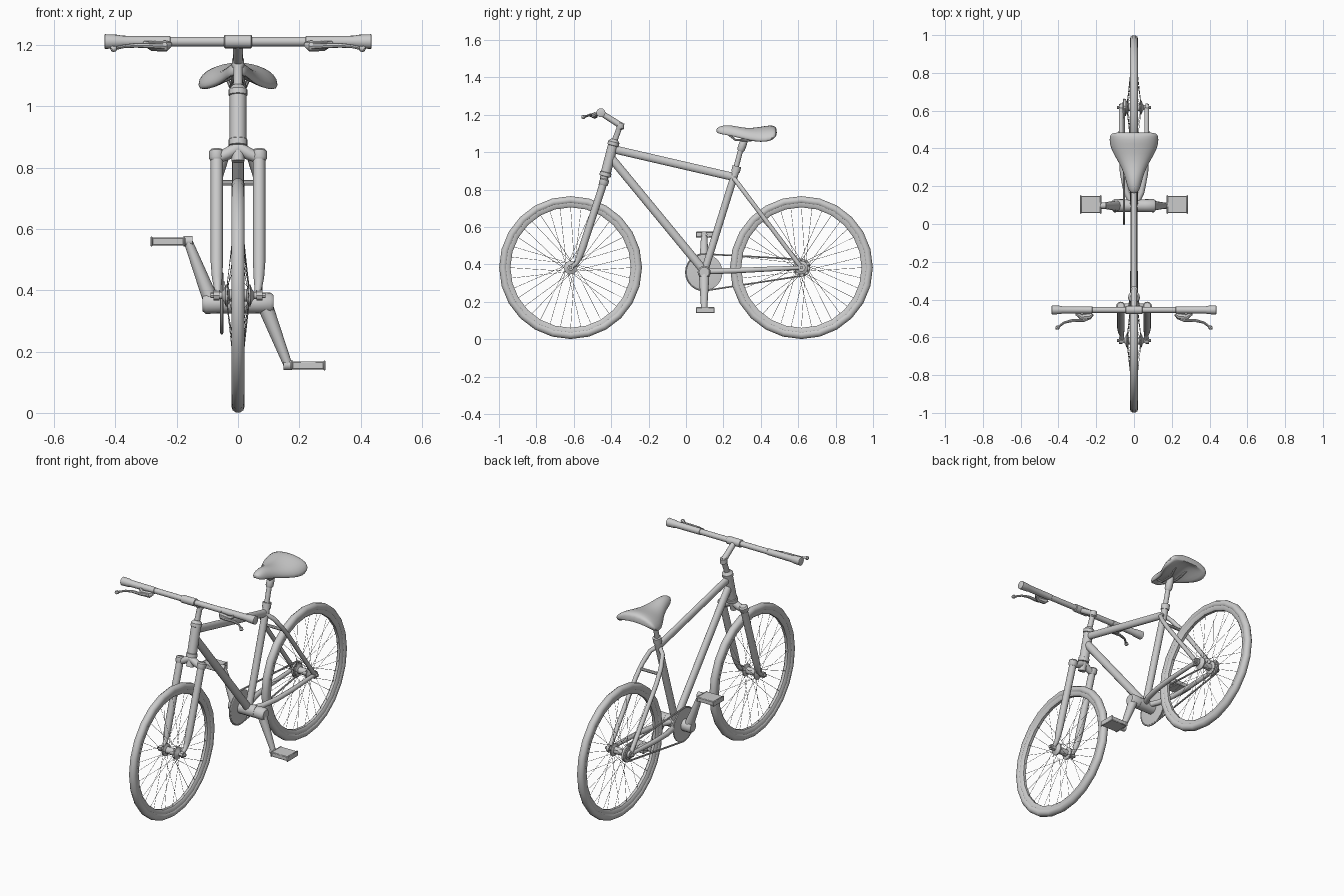
import bpy, bmesh
from math import sin, cos, pi, tau
from mathutils import Vector

WHEELS = {"front": (0, -0.617, 0.383), "rear": (0, 0.617, 0.383)}
BB = Vector((0, 0.097, 0.358))


def finish(name, bm, angle=40):
    bmesh.ops.recalc_face_normals(bm, faces=bm.faces)
    me = bpy.data.meshes.new(name)
    bm.to_mesh(me)
    bm.free()
    ob = bpy.data.objects.new(name, me)
    bpy.context.collection.objects.link(ob)
    bpy.ops.object.select_all(action='DESELECT')
    ob.select_set(True)
    bpy.context.view_layer.objects.active = ob
    bpy.ops.object.shade_smooth_by_angle(angle=angle * pi / 180)
    return ob


def bridge(bm, rings, loop=False):
    n = len(rings[0])
    pairs = list(zip(rings, rings[1:] + rings[:1])) if loop else list(zip(rings, rings[1:]))
    for a, b in pairs:
        for i in range(n):
            bm.faces.new((a[i], a[(i + 1) % n], b[(i + 1) % n], b[i]))
    if not loop:
        bm.faces.new(rings[0])
        bm.faces.new(rings[-1])


def tubes(name, paths, radii, n=12, flat=1.0, mirror=False, loop=False):
    """Sweep a circle (scaled by flat along x) along each path."""
    bm = bmesh.new()
    paths = [[Vector(p) for p in path] for path in paths]
    if mirror:
        paths += [[Vector((-p.x, p.y, p.z)) for p in path] for path in paths]
    for path in paths:
        rad = radii if isinstance(radii, (list, tuple)) else [radii] * len(path)
        span = path[-1] - path[0]
        ref = Vector((0, 0, 1)) if abs(span.x) > 0.7 * span.length and not loop else Vector((1, 0, 0))
        rings, last = [], len(path) - 1
        for i, p in enumerate(path):
            a = path[i - 1] if i or loop else p
            b = path[(i + 1) % len(path)] if i < last or loop else p
            t = (b - a).normalized()
            u = (ref - t * ref.dot(t)).normalized()
            v = t.cross(u)
            rings.append([bm.verts.new(p + rad[i] * (u * flat * cos(tau * k / n) + v * sin(tau * k / n)))
                          for k in range(n)])
        bridge(bm, rings, loop)
    return finish(name, bm)


def lathe(name, profile, centre, n=20, closed=False, mirror=False):
    """Spin an (x, radius) profile around the x axis."""
    bm = bmesh.new()
    c = Vector(centre)
    for s in ((1, -1) if mirror else (1,)):
        rings = [[bm.verts.new((s * (c.x + x), c.y + r * cos(tau * k / n), c.z + r * sin(tau * k / n)))
                  for k in range(n)] for x, r in profile]
        bridge(bm, rings, closed)
    return finish(name, bm)


# Wheels: tyre, rim, hub, spokes
for end, c in WHEELS.items():
    lathe(end + "_tyre", [(0.022 * cos(tau * k / 10), 0.361 + 0.022 * sin(tau * k / 10)) for k in range(10)],
          c, 24, True)
    lathe(end + "_rim", [(-0.016, 0.35), (0.016, 0.35), (0.016, 0.332), (0.008, 0.322), (-0.008, 0.322),
                         (-0.016, 0.332)], c, 24, True)
    h = [(0.078, 0.010), (0.052, 0.012), (0.046, 0.02), (0.04, 0.036), (0.034, 0.036), (0.028, 0.02)]
    lathe(end + "_hub", h + [(-x, r) for x, r in reversed(h)], c, 16)
    spokes = []
    for k in range(36):
        a = tau * k / 36
        b = a + (0.6 if k // 2 % 2 else -0.6)
        x = 0.036 if k % 2 else -0.036
        spokes.append([(x, c[1] + 0.034 * cos(b), c[2] + 0.034 * sin(b)),
                       (x * 0.1, c[1] + 0.326 * cos(a), c[2] + 0.326 * sin(a))])
    tubes(end + "_spokes", spokes, 0.001, 4)
    lathe(end + "_axle_nut", [(0.06, 0.017), (0.08, 0.017), (0.08, 0.009), (0.09, 0.009)], c, 8, mirror=True)

# Frame
tubes("top_tube", [[(0, -0.385, 1.015), (0, 0.252, 0.868)]], 0.022, 14, 0.75)
tubes("down_tube", [[(0, -0.405, 0.975), (0, 0.097, 0.365)]], 0.023, 14, 0.85)
tubes("seat_tube", [[BB, (0, 0.257, 0.87), (0, 0.266, 0.9)]], 0.02, 14)
tubes("seat_collar", [[(0, 0.265, 0.895), (0, 0.272, 0.925)]], 0.024, 14)
lathe("bottom_bracket", [(-0.055, 0.034), (0.055, 0.034)], BB, 16)
tubes("chain_stays", [[(0.012, 0.11, 0.362), (0.04, 0.17, 0.364), (0.06, 0.27, 0.367), (0.068, 0.4, 0.373),
                       (0.068, 0.617, 0.383)]], [0.016, 0.016, 0.015, 0.014, 0.011], 10, mirror=True)
tubes("seat_stays", [[(0.008, 0.255, 0.862), (0.04, 0.275, 0.836), (0.06, 0.32, 0.776), (0.068, 0.37, 0.71),
                      (0.068, 0.61, 0.392)]], 0.0125, 10, mirror=True)
tubes("stay_bridge", [[(-0.062, 0.34, 0.75), (0.062, 0.34, 0.75)]], 0.009, 8)
lathe("rear_dropout", [(0.06, 0.022), (0.074, 0.022)], WHEELS["rear"], 12, mirror=True)

# Head tube with bearing cups
tubes("head_tube", [[(0, -0.434 + 0.253 * d, 0.87 + 0.968 * d) for d in
                     (0, 0.002, 0.022, 0.024, 0.17, 0.172, 0.19, 0.205)]],
      [0.024, 0.031, 0.031, 0.027, 0.027, 0.031, 0.031, 0.018], 16)

# Fork
tubes("fork_legs", [[(0.069, -0.441, 0.835), (0.069, -0.553, 0.49), (0.068, -0.57, 0.44), (0.066, -0.586, 0.405),
                     (0.065, -0.617, 0.383)]], [0.02, 0.02, 0.017, 0.012, 0.011], 12, mirror=True)
tubes("fork_caps", [[(0.07, -0.444, 0.823), (0.07, -0.442, 0.83), (0.07, -0.435, 0.852), (0.07, -0.433, 0.859)]],
      [0.02, 0.025, 0.025, 0.018], 12, mirror=True)
tubes("fork_crown", [[(-0.07, -0.441, 0.83), (-0.035, -0.44, 0.845), (0, -0.438, 0.866), (0.035, -0.44, 0.845),
                      (0.07, -0.441, 0.83)]], [0.018, 0.02, 0.022, 0.02, 0.018], 10)
tubes("fork_steerer", [[(0, -0.448, 0.82), (0, -0.43, 0.885)]], 0.021, 14)

# Stem and handlebar
tubes("stem_post", [[(0, -0.39, 1.04), (0, -0.358, 1.125), (0, -0.352, 1.13), (0, -0.348, 1.155)]],
      [0.016, 0.015, 0.021, 0.019], 14)
tubes("stem_extension", [[(0, -0.348, 1.142), (0, -0.455, 1.21)]], [0.017, 0.015], 12)
BAR = (0, -0.455, 1.211)
lathe("stem_clamp", [(-0.045, 0.019), (-0.043, 0.022), (0.043, 0.022), (0.045, 0.019)], BAR, 16)
lathe("handlebar", [(-0.42, 0.016), (0.42, 0.016)], BAR, 14)
lathe("grips", [(0.22, 0.016), (0.222, 0.018), (0.38, 0.019), (0.39, 0.022), (0.434, 0.024), (0.436, 0.02)],
      BAR, 16, mirror=True)

# Brake levers
tubes("brake_brackets", [[(0.22, -0.478, 1.202), (0.235, -0.488, 1.196), (0.28, -0.492, 1.196),
                          (0.305, -0.474, 1.205)]], [0.009, 0.018, 0.016, 0.009], 8, mirror=True)
tubes("brake_levers", [[(0.235, -0.495, 1.195), (0.27, -0.511, 1.197), (0.33, -0.512, 1.199), (0.37, -0.522, 1.196),
                        (0.398, -0.543, 1.19), (0.402, -0.546, 1.189), (0.409, -0.552, 1.187), (0.413, -0.557, 1.185)]],
      [0.01, 0.009, 0.008, 0.006, 0.006, 0.011, 0.011, 0.004], 8, mirror=True)

# Seat post, clamp and rails
tubes("seat_post", [[(0, 0.255, 0.87), (0, 0.289, 1.0), (0, 0.297, 1.025)]], 0.014, 12)
tubes("seat_post_head", [[(0, 0.29, 1.005), (0, 0.294, 1.015), (0, 0.305, 1.045), (0, 0.32, 1.08)]],
      [0.015, 0.021, 0.021, 0.016], 12)
tubes("seat_rails", [[(0.012, 0.215, 1.105), (0.022, 0.265, 1.065), (0.024, 0.345, 1.063), (0.04, 0.42, 1.1)]],
      0.006, 8, mirror=True)

# Seat: arched sections lofted from nose to tail
bm = bmesh.new()
rings = []
for y, w, top, edge in [(0.162, 0.010, 1.124, 1.11), (0.172, 0.024, 1.134, 1.10), (0.195, 0.036, 1.144, 1.092),
                        (0.24, 0.046, 1.146, 1.084), (0.29, 0.064, 1.134, 1.071), (0.345, 0.095, 1.129, 1.056),
                        (0.40, 0.129, 1.137, 1.048), (0.45, 0.136, 1.147, 1.052), (0.475, 0.13, 1.14, 1.072),
                        (0.486, 0.11, 1.126, 1.09)]:
    under = max(top - 0.04, edge)
    ring = []
    for k in range(9):
        t = -1 + k / 4
        ring.append((w * sin(t * pi / 2) * (1 - 0.12 * (1 - abs(t))), y, top - (top - edge - 0.012) * abs(t) ** 1.9))
    for k in range(7):
        t = 1 - k / 3
        ring.append((0.88 * w * t, y, under - (under - edge) * abs(t) ** 1.5))
    rings.append([bm.verts.new(p) for p in ring])
bridge(bm, rings)
seat = finish("seat", bm, 80)
seat.modifiers.new("smooth", 'SUBSURF').levels = 1
seat.modifiers["smooth"].render_levels = 1

# Chainring, rear cogs and chain
lathe("chainring", [(-0.058, 0.03), (-0.058, 0.085), (-0.056, 0.098), (-0.05, 0.098), (-0.048, 0.085),
                    (-0.048, 0.03)], BB, 32)
lathe("rear_cogs", [(-0.061, 0.02), (-0.061, 0.03), (-0.056, 0.03), (-0.056, 0.04), (-0.05, 0.04), (-0.05, 0.046),
                    (-0.042, 0.046), (-0.042, 0.02)], WHEELS["rear"], 20)
path = [(-0.053, BB.y + 0.098 * cos(a), BB.z + 0.098 * sin(a)) for a in [pi * (0.47 + k / 12 * 1.06) for k in range(13)]]
path += [(-0.053, 0.617 + 0.044 * cos(a), 0.383 + 0.044 * sin(a)) for a in [pi * (-0.45 + k / 6 * 0.9) for k in range(7)]]
tubes("chain", [path], 0.005, 6, loop=True)

# Cranks and pedals, one down on +x and one up on -x
for side, s in (("left", 1), ("right", -1)):
    end = Vector((s * 0.163, BB.y, BB.z - s * 0.202))
    lathe(side + "_crank_boss", [(s * x, r) for x, r in ((0.05, 0.022), (0.056, 0.034), (0.105, 0.035), (0.115, 0.027))],
          BB, 16)
    tubes(side + "_crank_arm", [[(s * 0.085, BB.y, BB.z), end]], [0.029, 0.016], 12, 0.9)
    lathe(side + "_crank_end", [(-0.015, 0.017), (0.015, 0.017)], end, 14)
    lathe(side + "_pedal_axle", [(0, 0.009), (s * 0.118, 0.009)], end, 10)
    bm = bmesh.new()
    for x, w, d, h in ((0.066, 0.106, 0.09, 0.026), (0.013, 0.008, 0.1, 0.028), (0.119, 0.008, 0.1, 0.032)):
        box = bmesh.ops.create_cube(bm, size=1)["verts"]
        bmesh.ops.scale(bm, vec=(w, d, h), verts=box)
        bmesh.ops.translate(bm, vec=end + Vector((s * x, 0.006, -0.001)), verts=box)
    bmesh.ops.bevel(bm, geom=bm.edges[:], offset=0.003, segments=1, affect='EDGES')
    finish(side + "_pedal", bm)
